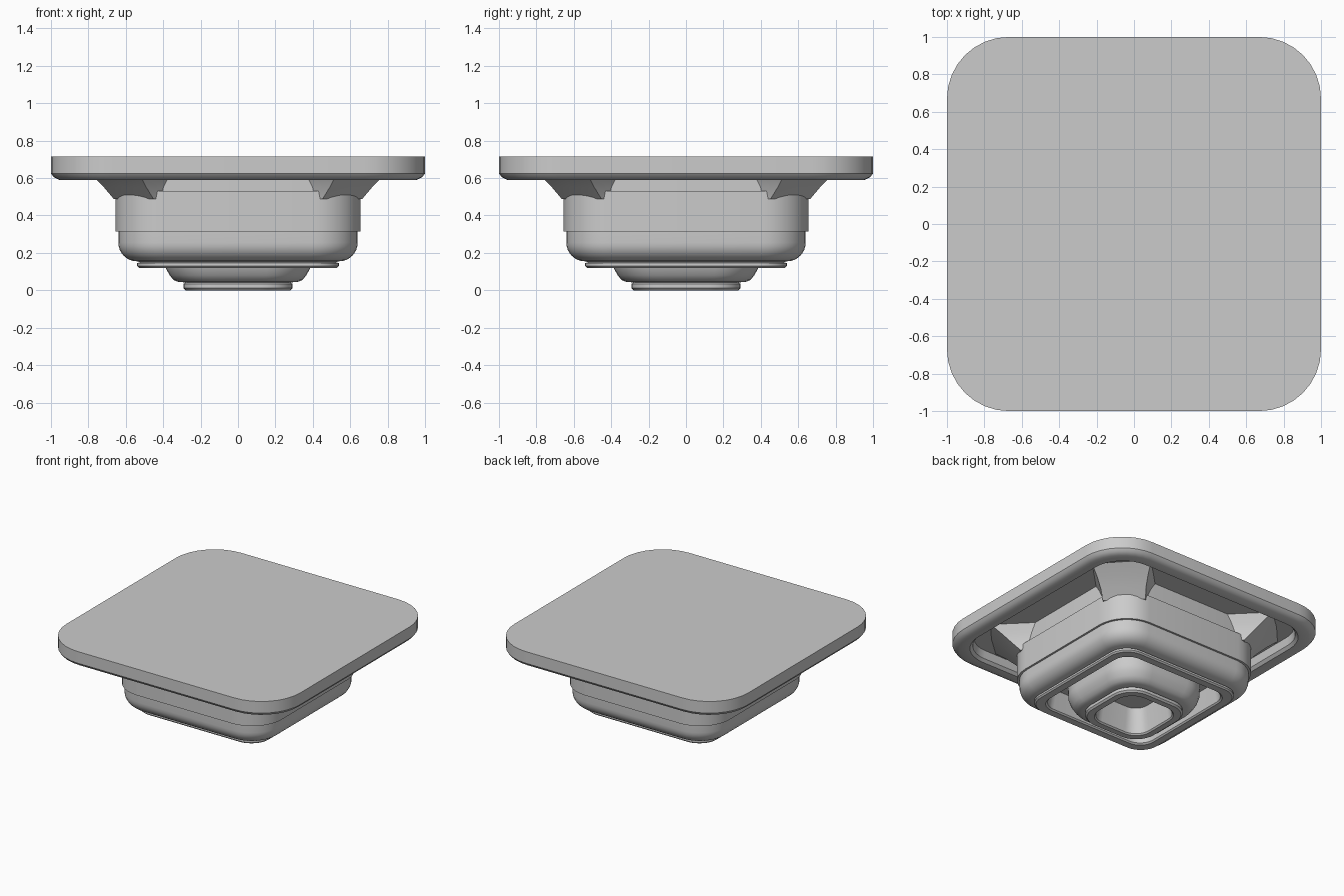
import bpy, bmesh, math
from mathutils import Matrix

if "Cube" in bpy.data.objects:
    bpy.data.objects.remove(bpy.data.objects["Cube"])

SEG = 8  # segments per rounded corner


def rounded_square(h, r):
    """Outline points of a square with half size h and corner radius r."""
    pts = []
    for k in range(4):
        q = k * math.pi / 2
        cx, cy = [(1, 1), (-1, 1), (-1, -1), (1, -1)][k]
        for i in range(SEG + 1):
            a = q + i * math.pi / 2 / SEG
            pts.append((cx * (h - r) + r * math.cos(a), cy * (h - r) + r * math.sin(a)))
    return pts


def finish(bm, name, angle=32):
    bmesh.ops.recalc_face_normals(bm, faces=bm.faces[:])
    me = bpy.data.meshes.new(name)
    bm.to_mesh(me)
    bm.free()
    ob = bpy.data.objects.new(name, me)
    bpy.context.collection.objects.link(ob)
    bpy.ops.object.select_all(action='DESELECT')
    ob.select_set(True)
    bpy.context.view_layer.objects.active = ob
    bpy.ops.object.shade_smooth_by_angle(angle=math.radians(angle))
    return ob


def loft(name, profile):
    """Skin a stack of (half size, corner radius, z) outlines and cap both ends."""
    bm = bmesh.new()
    rings = [[bm.verts.new((x, y, z)) for x, y in rounded_square(h, r)] for h, r, z in profile]
    n = len(rings[0])
    for a, b in zip(rings, rings[1:]):
        for i in range(n):
            j = (i + 1) % n
            bm.faces.new((a[i], a[j], b[j], b[i]))
    bm.faces.new(rings[0])
    bm.faces.new(rings[-1])
    return finish(bm, name)


# Top plate: flat top, chamfered lower edge, hollow underside
loft("top_plate", [
    (1.0, .33, .715), (1.0, .33, .625), (.985, .315, .605), (.955, .29, .59),
    (.89, .25, .59), (.87, .23, .61), (.86, .22, .67)])

# Neck between the plate and the main body
loft("neck", [(.625, .22, .675), (.625, .22, .51)])

# Upper straight-sided collar
loft("upper_body", [(.655, .25, .53), (.655, .25, .315), (.60, .22, .315)])

# Lower rounded bowl with a stepped ring and a cavity in its underside
bowl = [(.64, .24, .33)]
for i in range(9):
    a = i / 8 * math.pi / 2
    bowl.append((.54 + .10 * math.cos(a), .15 + .09 * math.cos(a), .255 - .10 * math.sin(a)))
bowl += [(.525, .14, .15), (.54, .15, .145), (.54, .15, .13), (.53, .145, .12),
         (.475, .12, .12), (.465, .12, .13), (.45, .12, .28)]
loft("lower_body", bowl)

# Inner cup with its own small ring and open well
loft("inner_cup", [
    (.40, .24, .29), (.395, .235, .15), (.385, .23, .115), (.365, .215, .08),
    (.345, .20, .055), (.32, .19, .045), (.28, .16, .042), (.292, .17, .035),
    (.292, .17, .012), (.28, .16, 0), (.235, .13, 0), (.225, .12, .01), (.20, .10, .20)])

# Flared struts at the four corners
for k in range(4):
    bm = bmesh.new()
    levels = []
    for r_out, w, z in [(.80, .15, .487), (.865, .16, .55), (.93, .18, .61), (1.01, .21, .675)]:
        pts = [(.55, -w), (r_out - .012, -w), (r_out, 0), (r_out - .012, w), (.55, w)]
        levels.append([bm.verts.new((x, y, z)) for x, y in pts])
    for a, b in zip(levels, levels[1:]):
        for i in range(5):
            j = (i + 1) % 5
            bm.faces.new((a[i], a[j], b[j], b[i]))
    bm.faces.new(levels[0])
    bm.faces.new(levels[-1])
    bm.transform(Matrix.Rotation(math.radians(45 + 90 * k), 4, 'Z'))
    finish(bm, f"corner_strut_{k + 1}")
